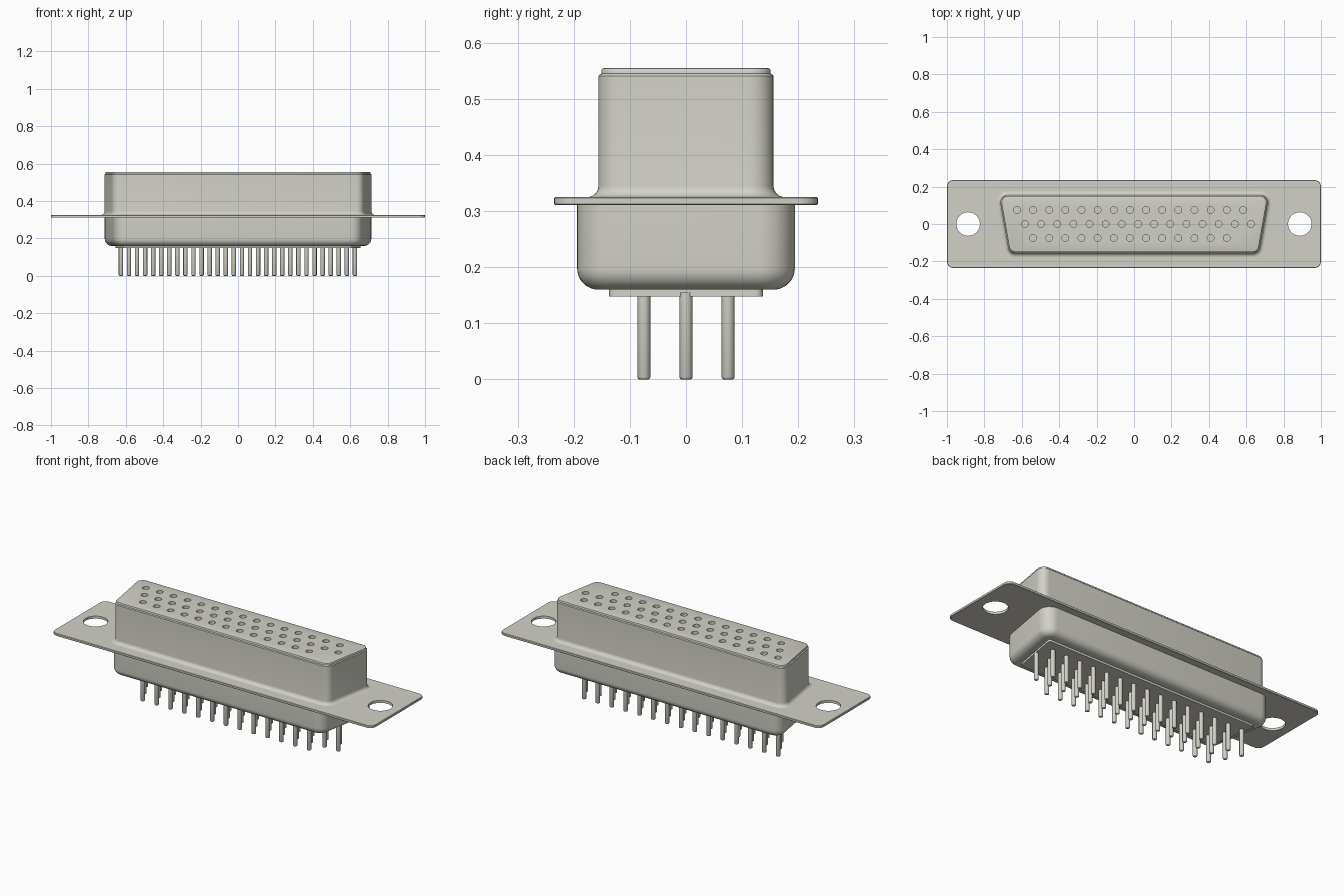
import bpy, bmesh, math
from mathutils import Vector

if "Cube" in bpy.data.objects:
    bpy.data.objects.remove(bpy.data.objects["Cube"])

# One warm grey metal for everything
COLOUR = (0.645, 0.638, 0.572, 1.0)
metal = bpy.data.materials.new("warm_grey_metal")
metal.use_nodes = True
metal.diffuse_color = COLOUR
metal.node_tree.nodes["Principled BSDF"].inputs["Base Color"].default_value = COLOUR

SLANT = math.tan(math.radians(10))
PITCH = 0.0863
# Contact rows: first x, y, number of contacts
ROWS = [(-0.626, 0.075, 15), (-0.583, 0.0, 15), (-0.540, -0.075, 13)]
CONTACTS = [(x + i * PITCH, y) for x, y, n in ROWS for i in range(n)]


def trapezoid(half_top, half_depth):
    """Counter-clockwise D-shaped corners, wider at the back."""
    half_bottom = half_top - 2 * half_depth * SLANT
    return [(half_top, half_depth), (-half_top, half_depth),
            (-half_bottom, -half_depth), (half_bottom, -half_depth)]


def rounded(corners, r, inset, steps=8):
    """Outline with corners of radius r, moved inwards by inset."""
    pts = [Vector(c) for c in corners]
    out = []
    for i, p in enumerate(pts):
        a = (p - pts[i - 1]).normalized()
        b = (pts[(i + 1) % len(pts)] - p).normalized()
        turn = math.atan2(a.x * b.y - a.y * b.x, a.dot(b))
        centre = p - a * r * math.tan(turn / 2) + Vector((-a.y, a.x)) * r
        start = math.atan2(-a.x, a.y)
        for k in range(steps + 1):
            t = start + turn * k / steps
            out.append(centre + Vector((math.cos(t), math.sin(t))) * (r - inset))
    return out


def finish(name, bm, angle=35):
    bmesh.ops.recalc_face_normals(bm, faces=bm.faces)
    mesh = bpy.data.meshes.new(name)
    bm.to_mesh(mesh)
    bm.free()
    mesh.materials.append(metal)
    obj = bpy.data.objects.new(name, mesh)
    bpy.context.collection.objects.link(obj)
    smooth(obj, angle)
    return obj


def smooth(obj, angle=35):
    bpy.ops.object.select_all(action='DESELECT')
    obj.select_set(True)
    bpy.context.view_layer.objects.active = obj
    bpy.ops.object.shade_smooth_by_angle(angle=math.radians(angle))


def loft(name, corners, r, profile):
    """Capped solid from (z, inset) steps of a rounded outline."""
    bm = bmesh.new()
    rings = [[bm.verts.new((p.x, p.y, z)) for p in rounded(corners, r, inset)]
             for z, inset in profile]
    n = len(rings[0])
    for low, high in zip(rings, rings[1:]):
        for i in range(n):
            j = (i + 1) % n
            bm.faces.new((low[i], low[j], high[j], high[i]))
    bm.faces.new(rings[0][::-1])
    bm.faces.new(rings[-1])
    return finish(name, bm)


def rods(name, centres, profile, sides=20):
    """Many equal upright turned rods from (z, radius) steps."""
    bm = bmesh.new()
    for x, y in centres:
        rings = [[bm.verts.new((x + r * math.cos(2 * math.pi * k / sides),
                                y + r * math.sin(2 * math.pi * k / sides), z))
                  for k in range(sides)] for z, r in profile]
        for low, high in zip(rings, rings[1:]):
            for i in range(sides):
                j = (i + 1) % sides
                bm.faces.new((low[i], low[j], high[j], high[i]))
        bm.faces.new(rings[0][::-1])
        bm.faces.new(rings[-1])
    return finish(name, bm, 50)


def drill(obj, centres, profile, sides):
    """Cut round holes, then discard the cutter."""
    cutter = rods("hole_cutter", centres, profile, sides)
    cutter.hide_render = True
    mod = obj.modifiers.new("holes", 'BOOLEAN')
    mod.operation = 'DIFFERENCE'
    mod.solver = 'EXACT'
    mod.object = cutter
    bpy.ops.object.select_all(action='DESELECT')
    obj.select_set(True)
    bpy.context.view_layer.objects.active = obj
    bpy.ops.object.modifier_apply(modifier=mod.name)
    bpy.data.objects.remove(cutter)
    smooth(obj)


# Mounting flange with two screw holes
flange = loft("mounting_flange",
              [(1, 0.235), (-1, 0.235), (-1, -0.235), (1, -0.235)], 0.035,
              [(0.311, 0.002), (0.313, 0), (0.323, 0), (0.325, 0.002)])
drill(flange, [(-0.887, 0), (0.887, 0)], [(0.28, 0.063), (0.36, 0.063)], 40)

# Upper shell: flared foot, straight wall, stepped lip, socket holes
R = 0.02
flare = [(0.325 + R * (1 - math.cos(t)), -R * (1 - math.sin(t)))
         for t in [math.pi / 2 * k / 6 for k in range(7)]]
upper = loft("upper_shell", trapezoid(0.722, 0.156), 0.04,
             [(0.320, -R)] + flare +
             [(0.541, 0), (0.544, 0.003), (0.545, 0.005),
              (0.551, 0.005), (0.554, 0.007), (0.555, 0.010)])
drill(upper, CONTACTS, [(0.44, 0.018), (0.60, 0.018)], 24)

# Lower shell with a rounded bottom edge
R = 0.038
belly = [(0.160 + R * (1 - math.sin(t)), R * (1 - math.cos(t)))
         for t in [math.pi / 2 * k / 8 for k in range(8, -1, -1)]]
loft("lower_shell", trapezoid(0.724, 0.194), 0.06, belly + [(0.313, 0)])

# Insulator plate under the lower shell
loft("insulator_plate", trapezoid(0.657, 0.137), 0.012, [(0.148, 0), (0.165, 0)])

# Solder pins
rods("contact_pins", CONTACTS,
     [(0, 0.008), (0.001, 0.0102), (0.004, 0.0117), (0.155, 0.0117)], 16)
